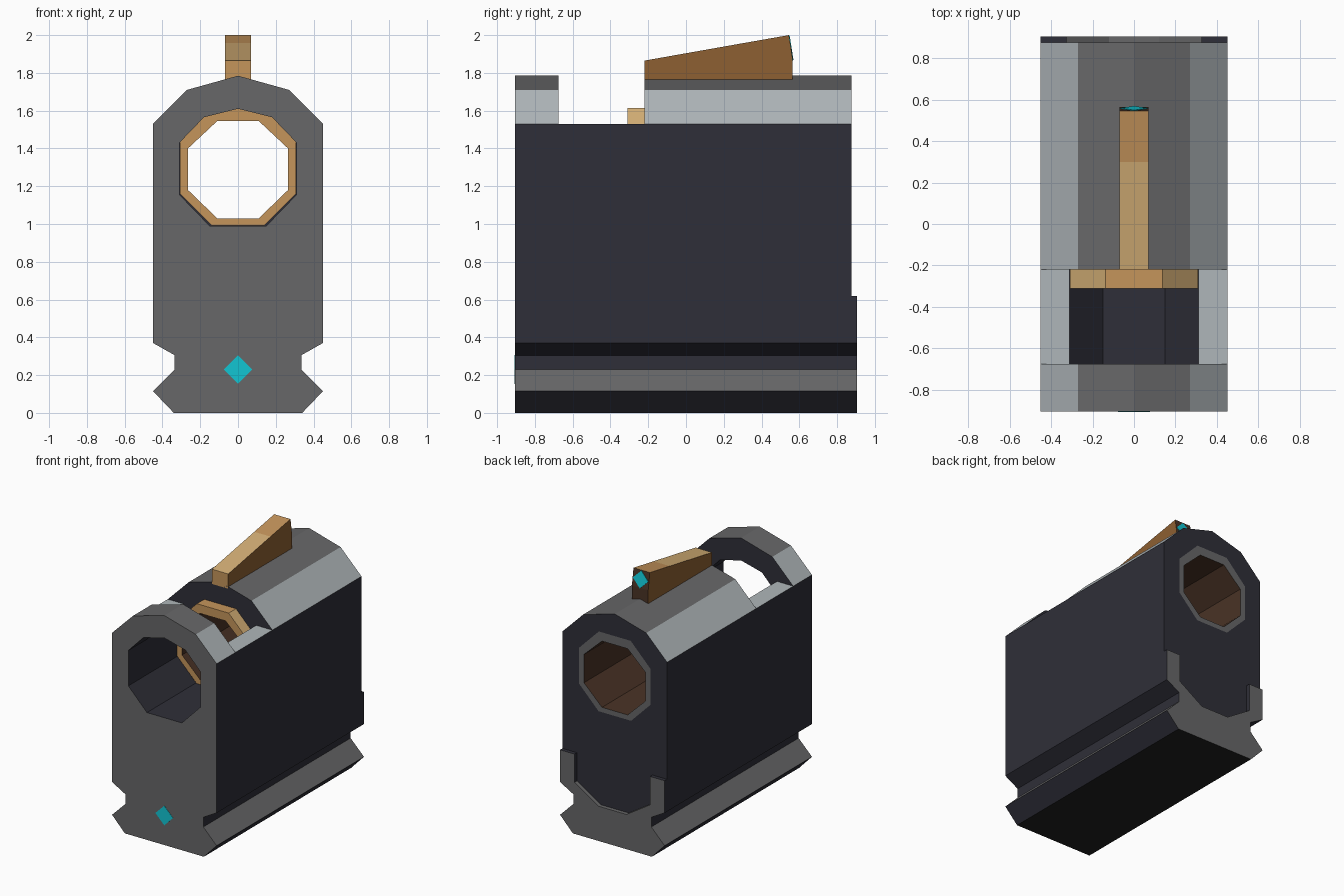
import bpy, bmesh, math
from mathutils import Matrix, Vector

if "Cube" in bpy.data.objects:
    bpy.data.objects.remove(bpy.data.objects["Cube"])

COLOURS = {
    "grey": (0.135, 0.135, 0.138),
    "navy": (0.028, 0.028, 0.040),
    "light_grey": (0.43, 0.47, 0.49),
    "black": (0.014, 0.014, 0.014),
    "yellow_tan": (0.66, 0.43, 0.18),
    "orange_tan": (0.56, 0.30, 0.105),
    "brown": (0.27, 0.117, 0.032),
    "dark_brown": (0.068, 0.033, 0.019),
    "cyan": (0.006, 0.56, 0.65),
}
MATS = {}
for mat_name, rgb in COLOURS.items():
    m = bpy.data.materials.new(mat_name)
    m.use_nodes = True
    m.diffuse_color = (*rgb, 1)
    m.node_tree.nodes["Principled BSDF"].inputs["Base Color"].default_value = (*rgb, 1)
    MATS[mat_name] = m


def finish(name, bm, rule):
    """Make the object and colour each face by rule(normal, centre)."""
    bmesh.ops.recalc_face_normals(bm, faces=bm.faces[:])
    bm.normal_update()
    used = []
    for f in bm.faces:
        colour = rule(f.normal, f.calc_center_median())
        if colour not in used:
            used.append(colour)
        f.material_index = used.index(colour)
    me = bpy.data.meshes.new(name)
    bm.to_mesh(me)
    bm.free()
    for colour in used:
        me.materials.append(MATS[colour])
    ob = bpy.data.objects.new(name, me)
    bpy.context.collection.objects.link(ob)
    return ob


def extrude(bm, points, offset):
    face = bm.faces.new([bm.verts.new(p) for p in points])
    geom = bmesh.ops.extrude_face_region(bm, geom=[face], use_keep_orig=True)["geom"]
    verts = [g for g in geom if isinstance(g, bmesh.types.BMVert)]
    bmesh.ops.translate(bm, verts=verts, vec=offset)


def section(name, half, y0, y1, rule):
    """Extrude a half profile (x, z) along y and mirror it in x."""
    bm = bmesh.new()
    extrude(bm, [(x, y0, z) for x, z in half], (0, y1 - y0, 0))
    seam = [f for f in bm.faces if all(abs(v.co.x) < 1e-5 for v in f.verts)]
    bmesh.ops.delete(bm, geom=seam, context="FACES")
    bmesh.ops.mirror(bm, geom=bm.verts[:] + bm.edges[:] + bm.faces[:],
                     matrix=Matrix.Identity(4), merge_dist=1e-4, axis="X")
    bmesh.ops.remove_doubles(bm, verts=bm.verts[:], dist=1e-5)
    return finish(name, bm, rule)


# Half profiles, listed from the centre line outwards
RAIL = [(0, 0), (0.34, 0), (0.45, 0.115), (0.335, 0.23), (0.335, 0.305), (0.45, 0.37)]
ROOF = [(0.45, 1.53), (0.27, 1.71), (0, 1.785)]
BORE = [(0, 1.61), (0.18, 1.565), (0.31, 1.43), (0.31, 1.155), (0.15, 0.99), (0, 0.99)]
TUBE_OUT = [(0, 1.613), (0.137, 1.613), (0.308, 1.44), (0.308, 1.162), (0.14, 0.992), (0, 0.992)]
TUBE_IN = [(0, 1.03), (0.11, 1.03), (0.265, 1.18), (0.265, 1.40), (0.11, 1.545), (0, 1.545)]


def body_rule(n, c):
    if n.y < -0.5:
        return "grey" if c.y < -0.9 else "navy"
    if n.y > 0.5:
        return "grey" if c.y > 0.9 else "navy"
    if n.z < -0.9 and c.z < 0.05:
        return "black"
    if n.z > 0.5 and c.z < 0.5:
        return "grey"
    if n.z > 0.5 and c.z > 1.5:
        return "grey" if c.z > 1.7 else "light_grey"
    return "navy"


# Body: front collar, open channel, rear housing and back plate
section("front_collar", RAIL + ROOF + BORE, -0.905, -0.675, body_rule)
section("open_channel", RAIL + [ROOF[0], (0.31, 1.53)] + BORE[3:], -0.675, -0.22, body_rule)
section("rear_housing", RAIL + ROOF + TUBE_OUT, -0.22, 0.875, body_rule)
section("back_plate",
        RAIL + [(0.45, 0.62), (0.325, 0.62), (0.325, 0.40), (0.12, 0.27), (0, 0.27)],
        0.875, 0.905, body_rule)


# Inner tube with a tan front rim and grey rear rim
def tube_rule(n, c):
    if n.y > 0.5:
        return "grey"
    if n.y < -0.5:
        return "orange_tan"
    if math.hypot(c.x, c.z - 1.295) < 0.285:
        return "dark_brown"
    return "orange_tan" if n.z > 0.9 else "yellow_tan"


section("inner_tube", TUBE_OUT + TUBE_IN, -0.31, 0.875, tube_rule)


# Wedge fin on the roof
def fin_rule(n, c):
    if abs(n.x) > 0.5:
        return "brown"
    if n.y > 0.5:
        return "dark_brown"
    return "yellow_tan" if n.z > 0.5 and c.y < 0.3 else "orange_tan"


FIN = [(-0.22, 1.75), (0.565, 1.75), (0.565, 1.87), (0.545, 2.0), (0.3, 1.957), (-0.22, 1.865)]
fin = bmesh.new()
extrude(fin, [(-0.07, y, z) for y, z in FIN], (0.14, 0, 0))
finish("roof_fin", fin, fin_rule)


# Thin diamond markers
def diamond(name, centre, r, tilt):
    bm = bmesh.new()
    extrude(bm, [(r, -0.003, 0), (0, -0.003, r), (-r, -0.003, 0), (0, -0.003, -r)], (0, 0.006, 0))
    ob = finish(name, bm, lambda n, c: "cyan")
    ob.location = Vector(centre)
    ob.rotation_euler.x = tilt


diamond("front_diamond", (0, -0.904, 0.23), 0.076, 0)
diamond("fin_diamond", (0, 0.556, 1.932), 0.066, math.atan2(0.02, 0.13))
